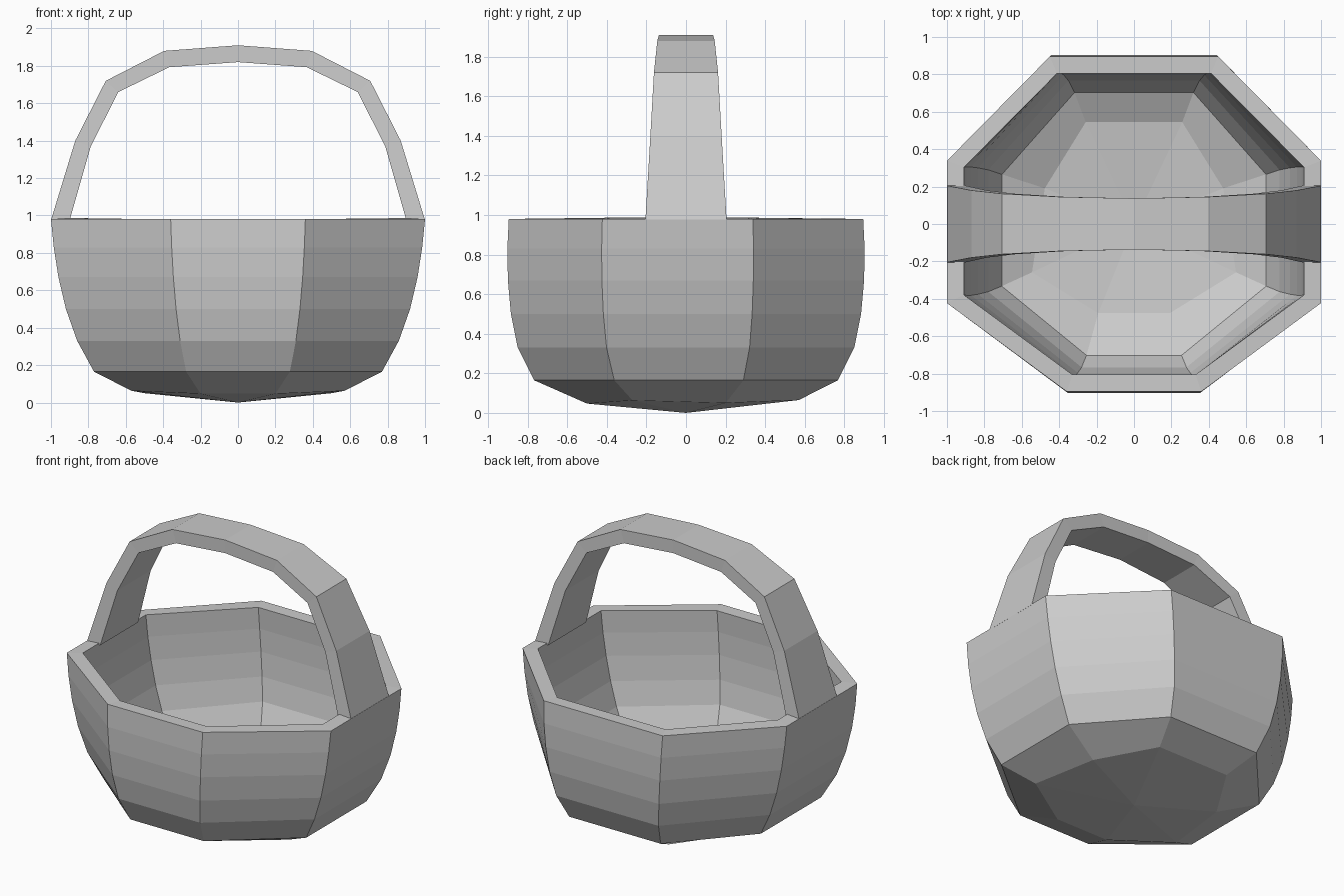
import bpy, bmesh

if "Cube" in bpy.data.objects:
    bpy.data.objects.remove(bpy.data.objects["Cube"])


def make_object(name, bm):
    bmesh.ops.recalc_face_normals(bm, faces=bm.faces)
    mesh = bpy.data.meshes.new(name)
    bm.to_mesh(mesh)
    bm.free()
    obj = bpy.data.objects.new(name, mesh)
    bpy.context.collection.objects.link(obj)
    return obj


def loft(bm, rings):
    """Join closed rings of points with quads; returns the vertex rings."""
    loops = [[bm.verts.new(p) for p in ring] for ring in rings]
    for a, b in zip(loops, loops[1:]):
        for i in range(len(a)):
            j = (i + 1) % len(a)
            bm.faces.new((a[i], a[j], b[j], b[i]))
    return loops


def mirrored(half):
    """Right-hand points followed by their mirror image, in ring order."""
    return half + [(-p[0],) + p[1:] for p in reversed(half)]


# Bowl: uneven octagon scaled along a curved side profile
rim = mirrored([(0.36, -0.90), (1.0, -0.425), (1.0, 0.34), (0.45, 0.90)])
profile = [  # height, x scale, y scale
    (0.98, 1.0, 0.995), (0.83, 0.985, 1.003), (0.67, 0.96, 1.0),
    (0.50, 0.92, 0.983), (0.33, 0.86, 0.945), (0.165, 0.77, 0.853)]
rings = [[(x * sx, y * sy, z) for x, y in rim] for z, sx, sy in profile]
rings.append(mirrored([(0.20, -0.50, 0.047), (0.57, -0.27, 0.063),
                       (0.50, 0.20, 0.05), (0.27, 0.57, 0.065)]))
bm = bmesh.new()
bottom = loft(bm, rings)[-1]
centre = bm.verts.new((0, 0, 0))
for i in range(8):
    bm.faces.new((bottom[i], bottom[(i + 1) % 8], centre))
# open shell: force outward normals before thickening
bmesh.ops.recalc_face_normals(bm, faces=bm.faces)
bm.faces.ensure_lookup_table()
f = bm.faces[0]
flip = f.normal.dot(f.calc_center_median() - centre.co.lerp(f.calc_center_median(), 0)) < 0
bowl = make_object("basket_bowl", bm)
if flip:
    bowl.data.flip_normals()
wall = bowl.modifiers.new("wall", 'SOLIDIFY')
wall.thickness = 0.09
wall.offset = -1
wall.use_even_offset = True

# Handle: tapering band swept over the top
sections = [  # outer x, outer z, inner x, inner z, half width
    (1.0, 0.975, 0.90, 0.975, 0.205), (0.87, 1.40, 0.787, 1.37, 0.18),
    (0.707, 1.72, 0.64, 1.66, 0.162), (0.395, 1.88, 0.367, 1.793, 0.145),
    (0.0, 1.91, 0.0, 1.82, 0.137)]
path = sections + [(-s[0], s[1], -s[2], s[3], s[4]) for s in sections[-2::-1]]
bm = bmesh.new()
loops = loft(bm, [[(ox, -w, oz), (ox, w, oz), (ix, w, iz), (ix, -w, iz)]
                  for ox, oz, ix, iz, w in path])
bm.faces.new(loops[0])
bm.faces.new(loops[-1])
make_object("handle", bm)
